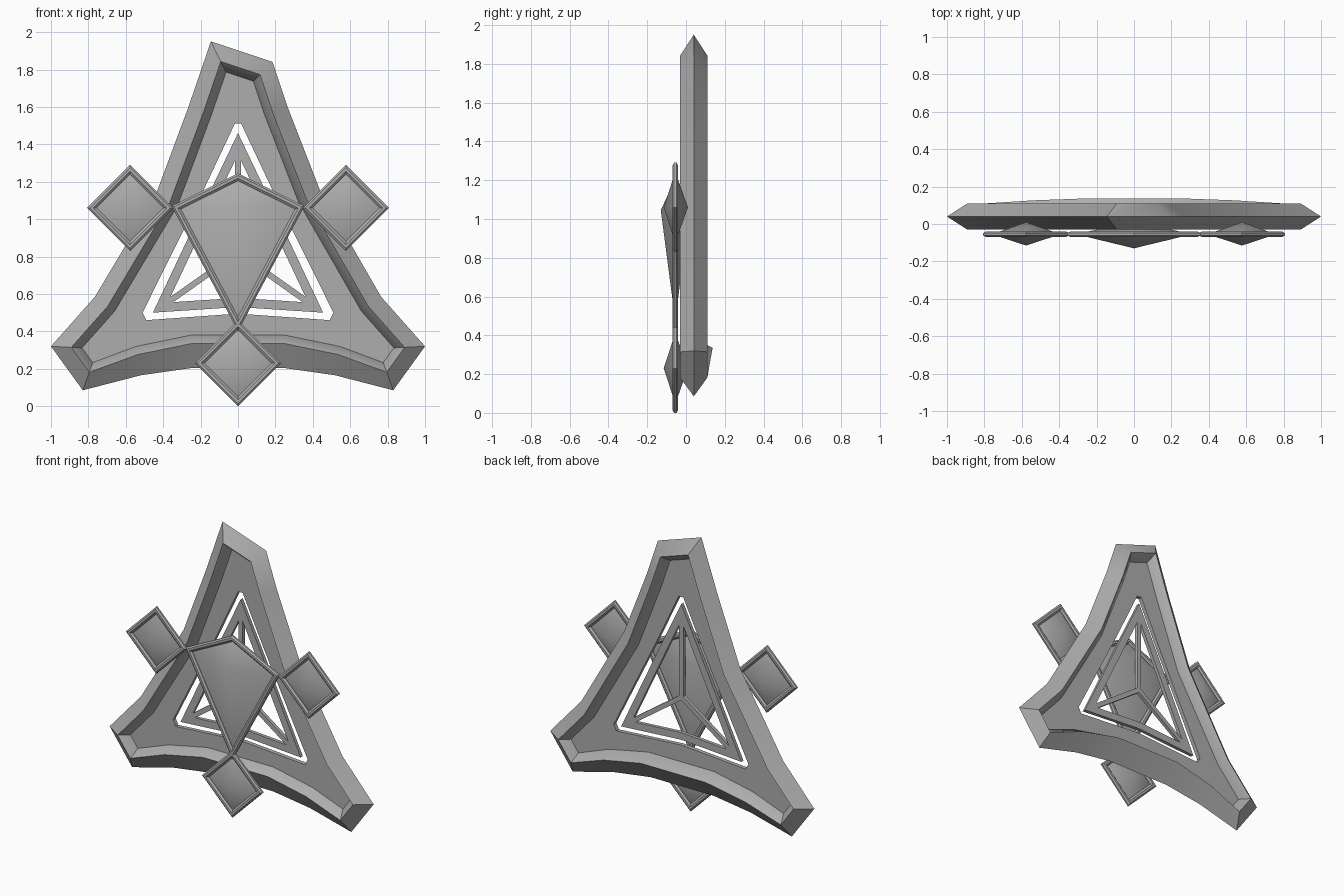
import bpy, bmesh, math
from mathutils import Vector

if "Cube" in bpy.data.objects:
    bpy.data.objects.remove(bpy.data.objects["Cube"])

metal = bpy.data.materials.new("grey metal")
metal.diffuse_color = (0.42, 0.42, 0.42, 1)
metal.use_nodes = True
metal.node_tree.nodes["Principled BSDF"].inputs["Base Color"].default_value = metal.diffuse_color
MID = 0.04      # depth of the triangle's middle plane
GEM_Y = -0.055  # depth of the diamond ornaments


def inset(poly, d):
    """Mitred inward offset of a counter-clockwise (x, z) polygon."""
    pts = [Vector(p) for p in poly]
    out = []
    for i, p in enumerate(pts):
        a = (p - pts[i - 1]).normalized()
        b = (pts[(i + 1) % len(pts)] - p).normalized()
        na, nb = Vector((-a.y, a.x)), Vector((-b.y, b.x))
        out.append(p + (na + nb) * (d / (1 + na.dot(nb))))
    return out


def finish(name, me, angle):
    me.materials.clear()
    me.materials.append(metal)
    ob = bpy.data.objects.new(name, me)
    bpy.context.collection.objects.link(ob)
    bpy.ops.object.select_all(action='DESELECT')
    ob.select_set(True)
    bpy.context.view_layer.objects.active = ob
    bpy.ops.object.shade_smooth_by_angle(angle=math.radians(angle))
    return ob


def from_bmesh(name, bm, angle):
    bmesh.ops.recalc_face_normals(bm, faces=bm.faces)
    me = bpy.data.meshes.new(name)
    bm.to_mesh(me)
    bm.free()
    return finish(name, me, angle)


def rim(name, poly, profile, angle=30, adjust=None):
    """Closed band round a polygon; profile is a loop of (inset, y)."""
    bm = bmesh.new()
    loops = []
    for d, y in profile:
        loop = []
        for p in inset(poly, d):
            co = Vector((p.x, y, p.y))
            if adjust:
                adjust(co, d)
            loop.append(bm.verts.new(co))
        loops.append(loop)
    n, m = len(poly), len(profile)
    for j in range(m):
        a, b = loops[j], loops[(j + 1) % m]
        for i in range(n):
            k = (i + 1) % n
            bm.faces.new((a[i], a[k], b[k], b[i]))
    return from_bmesh(name, bm, angle)


def plate(name, polys, half):
    """Flat plate: first polygon is the outline, the others are holes."""
    cu = bpy.data.curves.new(name, 'CURVE')
    cu.dimensions, cu.fill_mode, cu.extrude = '2D', 'BOTH', half
    for poly in polys:
        sp = cu.splines.new('POLY')
        sp.points.add(len(poly) - 1)
        for q, p in zip(sp.points, poly):
            q.co = (p[0], p[1], 0, 1)
        sp.use_cyclic_u = True
    tmp = bpy.data.objects.new(name + "_curve", cu)
    bpy.context.collection.objects.link(tmp)
    me = bpy.data.meshes.new_from_object(tmp)
    bpy.data.objects.remove(tmp)
    for v in me.vertices:
        x, y, z = v.co
        v.co = (x, MID - z, y)
    return finish(name, me, 30)


def ornament(name, poly, centre, front, back):
    """Thin bevelled rim holding a double pyramid stone."""
    g = GEM_Y
    rim(name + "_rim", poly, [(0, g - .006), (.01, g - .014), (.024, g - .014), (.036, g - .004),
                              (.036, g + .004), (.024, g + .014), (.01, g + .014), (0, g + .006)])
    bm = bmesh.new()
    ring = [bm.verts.new((p.x, g, p.y)) for p in inset(poly, .033)]
    for y in (front, back):
        tip = bm.verts.new((centre[0], y, centre[1]))
        for i in range(4):
            bm.faces.new((ring[i], ring[(i + 1) % 4], tip))
    from_bmesh(name + "_stone", bm, 50)


# big curved triangle frame
outline = [(-.83, .085), (-.52, .165), (-.24, .205), (.24, .205), (.52, .165), (.83, .085),
           (1, .32), (.765, .585), (.44, 1.15), (.265, 1.6), (.185, 1.84),
           (-.145, 1.95), (-.265, 1.6), (-.44, 1.13), (-.765, .585), (-1, .32)]


def swell(co, d):
    # the bottom beam is broader and bulges backwards at its middle
    if co.z < .45 and abs(co.x) < .76 and d > 0:
        k = 1 - (co.x / .8) ** 2
        co.z += .05 * k
        if co.y > .09:
            co.y += .03 * k


rim("triangle_frame", outline, [(0, MID), (.085, -.03), (.13, MID - .015),
                                (.13, MID + .015), (.085, .11)], 40, swell)

# recessed panel with the triangular opening
opening = [(-.49, .46), (0, .495), (.49, .46), (.51, .5), (.18, 1.165),
           (.017, 1.51), (-.017, 1.51), (-.18, 1.165), (-.51, .5)]
plate("panel", [inset(outline, .125), opening], .014)

# slim inner triangle with three spokes
tri = [(-.455, .5), (0, .53), (.455, .5), (.165, 1.115), (0, 1.46), (-.165, 1.115)]
hub = Vector((0, .82))
inner = inset(tri, .033)
holes = []
for i in (0, 2, 4):
    cell = [hub, inner[i], inner[i + 1], inner[(i + 2) % 6]]
    holes.append(inset(cell, .016))
plate("inner_triangle", [tri] + holes, .012)

# central kite
kite = [(0, .4), (.355, 1.07), (0, 1.245), (-.355, 1.07)]
ornament("kite", kite, (0, 1.045), -.13, .015)

# three small diamonds
for name, cx, cz in (("left_diamond", -.577, 1.06), ("right_diamond", .577, 1.06),
                     ("bottom_diamond", 0, .23)):
    r = .23
    sq = [(cx, cz - r), (cx + r, cz), (cx, cz + r), (cx - r, cz)]
    ornament(name, sq, (cx, cz), -.115, .01)
